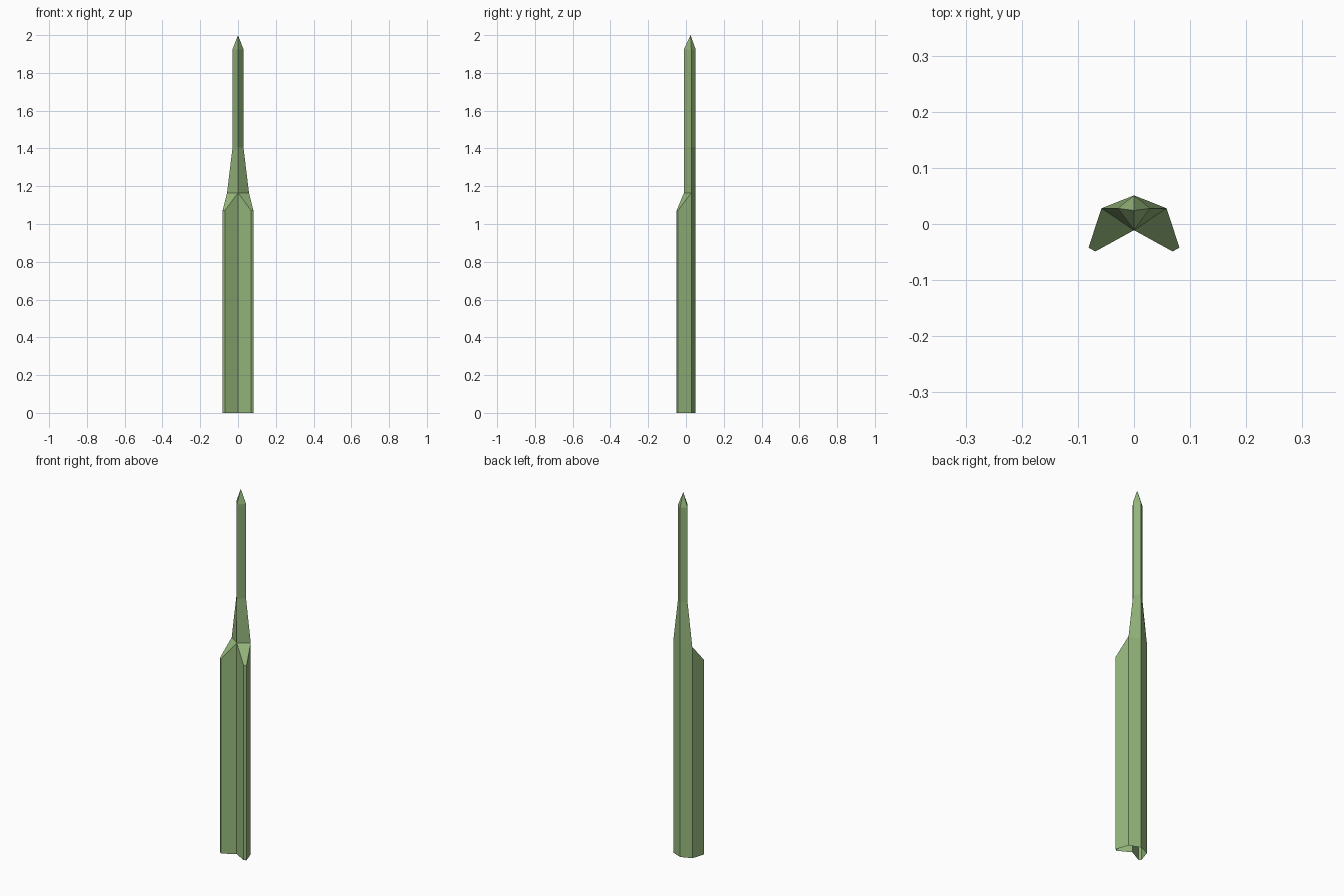
import bpy
import bmesh

if "Cube" in bpy.data.objects:
    bpy.data.objects.remove(bpy.data.objects["Cube"])

# Chevron half-profiles (x >= 0); the mirrored half is welded on afterwards
BACK_Y, SIDE_Y, FRONT_Y = 0.051, 0.028, -0.011
WING = [(0.081, -0.042), (0.069, -0.049)]
SHOULDER_Z, WING_TOP_Z = 1.165, 1.072
SHOULDER_X = 0.058

bm = bmesh.new()


def spine_ring(z, half_width):
    """Back ridge, side corner and front crease at one height."""
    return [bm.verts.new(p) for p in
            ((0, BACK_Y, z), (half_width, SIDE_Y, z), (0, FRONT_Y, z))]


def bridge(lower, upper):
    for i in range(len(lower) - 1):
        bm.faces.new((lower[i + 1], lower[i], upper[i], upper[i + 1]))


def winged(ring, z):
    """Insert the wing corners between side corner and front crease."""
    return ring[:2] + [bm.verts.new((x, y, z)) for x, y in WING] + ring[2:]


# Winged lower blade, open underneath
shoulder = spine_ring(SHOULDER_Z, SHOULDER_X)
base = winged(spine_ring(0, SHOULDER_X), 0)
top = winged(shoulder, WING_TOP_Z)
bridge(base, top)

# Sloped cap of the wing
bm.faces.new(top[1:])

# Tapered neck, slim shaft and pointed tip
neck = spine_ring(1.405, 0.029)
shaft_top = spine_ring(1.925, 0.029)
bridge(shoulder, neck)
bridge(neck, shaft_top)
tip = bm.verts.new((0, 0.024, 2.0))
for a, b in zip(shaft_top, shaft_top[1:]):
    bm.faces.new((b, a, tip))

# Mirror across x = 0 and weld the centre line
bmesh.ops.mirror(bm, geom=bm.verts[:] + bm.edges[:] + bm.faces[:],
                 axis='X', merge_dist=0.0005)
bmesh.ops.remove_doubles(bm, verts=bm.verts[:], dist=0.0005)
bmesh.ops.recalc_face_normals(bm, faces=bm.faces[:])

mesh = bpy.data.meshes.new("stake")
bm.to_mesh(mesh)
bm.free()
stake = bpy.data.objects.new("stake", mesh)
bpy.context.collection.objects.link(stake)

# Green paint
green = bpy.data.materials.new("green_paint")
green.diffuse_color = (0.30, 0.47, 0.20, 1)
green.use_nodes = True
green.node_tree.nodes["Principled BSDF"].inputs["Base Color"].default_value = green.diffuse_color
mesh.materials.append(green)
